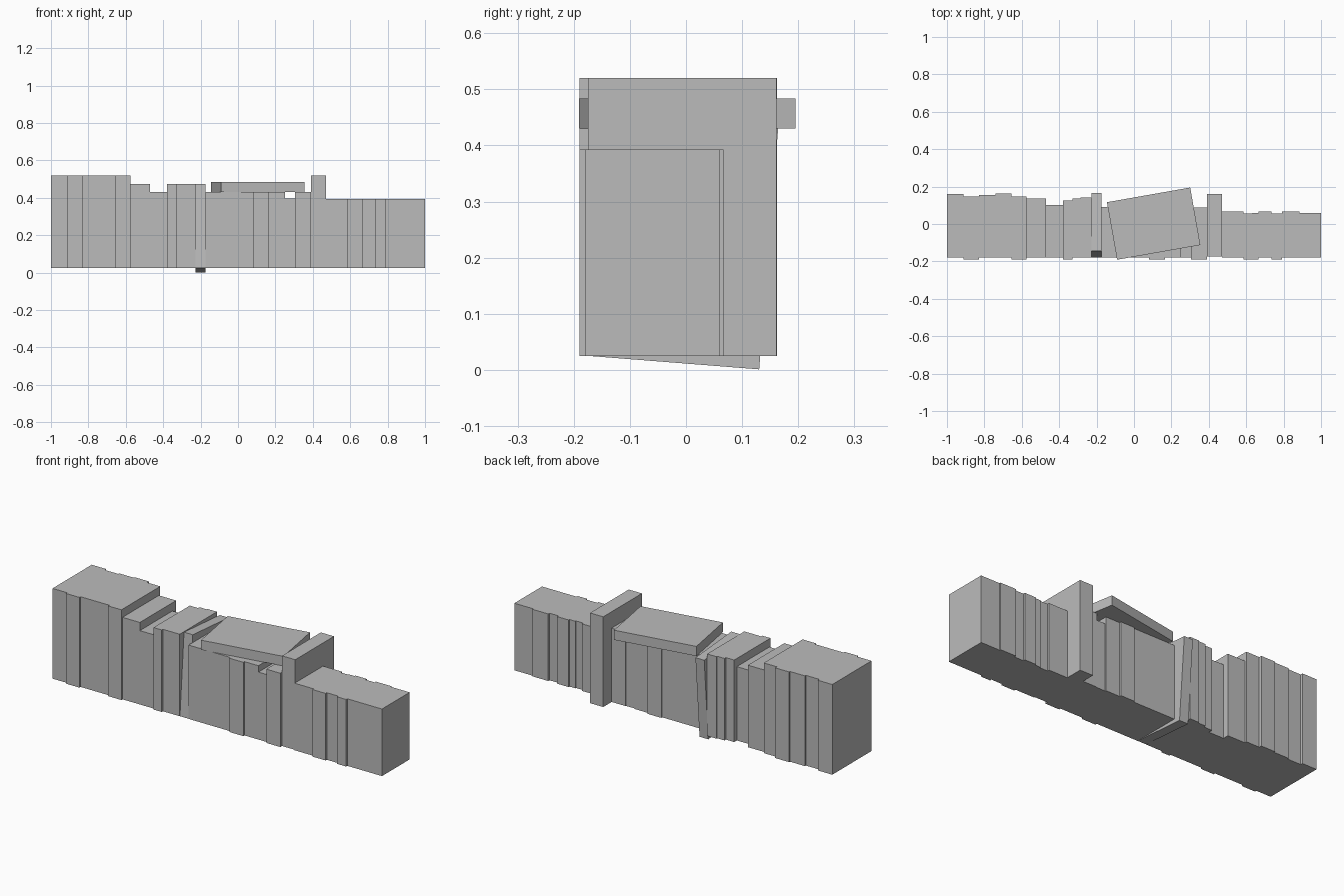
import bpy
import math

cube = bpy.data.objects.get("Cube")
if cube:
    bpy.data.objects.remove(cube, do_unlink=True)

# One plain grey for the whole wall
grey = bpy.data.materials.new("plain_grey")
grey.use_nodes = True
colour = (0.5, 0.5, 0.5, 1)
grey.diffuse_color = colour
grey.node_tree.nodes["Principled BSDF"].inputs["Base Color"].default_value = colour

BASE = 0.025      # underside of the upright blocks
FLUSH = -0.18     # regular front plane
PROUD = -0.19     # front plane of protruding blocks


def box(name, centre, size, rotation=(0, 0, 0)):
    """Add a flat-shaded box."""
    bpy.ops.mesh.primitive_cube_add(size=1, location=centre, rotation=rotation)
    obj = bpy.context.object
    obj.name = name
    obj.scale = size
    obj.data.materials.append(grey)
    return obj


def row(name, start, top, blocks):
    """Place upright blocks side by side: (right end, front, back)."""
    for index, (end, front, back) in enumerate(blocks, 1):
        box(f"{name}_{index}",
            ((start + end) / 2, (front + back) / 2, (BASE + top) / 2),
            (end - start, back - front, top - BASE))
        start = end


# Tall and stepped blocks on the right-hand end
row("tall_block", -1, 0.52, [
    (-0.912, FLUSH, 0.16), (-0.83, PROUD, 0.147), (-0.74, FLUSH, 0.155),
    (-0.655, FLUSH, 0.162), (-0.575, PROUD, 0.147)])
row("step_block", -0.575, 0.475, [(-0.47, FLUSH, 0.135)])
row("notch_block", -0.47, 0.43, [(-0.38, FLUSH, 0.102)])
row("upper_block", -0.38, 0.475, [
    (-0.33, PROUD, 0.125), (-0.285, FLUSH, 0.137), (-0.228, FLUSH, 0.143)])

# Middle wall with a small notch
row("middle_block", -0.175, 0.43, [
    (0.08, FLUSH, 0.092), (0.165, PROUD, 0.1), (0.25, FLUSH, 0.09)])
row("gap_block", 0.25, 0.395, [(0.305, FLUSH, 0.085)])
row("side_block", 0.305, 0.43, [(0.39, PROUD, 0.088)])

# Pillar and the low blocks beyond it
row("pillar", 0.39, 0.52, [(0.47, -0.175, 0.161)])
row("low_block", 0.47, 0.393, [
    (0.585, FLUSH, 0.066), (0.63, PROUD, 0.055), (0.665, PROUD, 0.06),
    (0.735, FLUSH, 0.067), (0.79, PROUD, 0.056), (0.885, FLUSH, 0.067),
    (1, FLUSH, 0.06)])

# Block leaning backwards
box("leaning_block", (-0.2, -0.007, 0.237), (0.053, 0.311, 0.449),
    (math.radians(-4.5), 0, 0))

# Loose slab turned on top of the middle wall
box("turned_slab", (0.105, 0.002, 0.457), (0.452, 0.312, 0.053),
    (0, 0, math.radians(10)))
